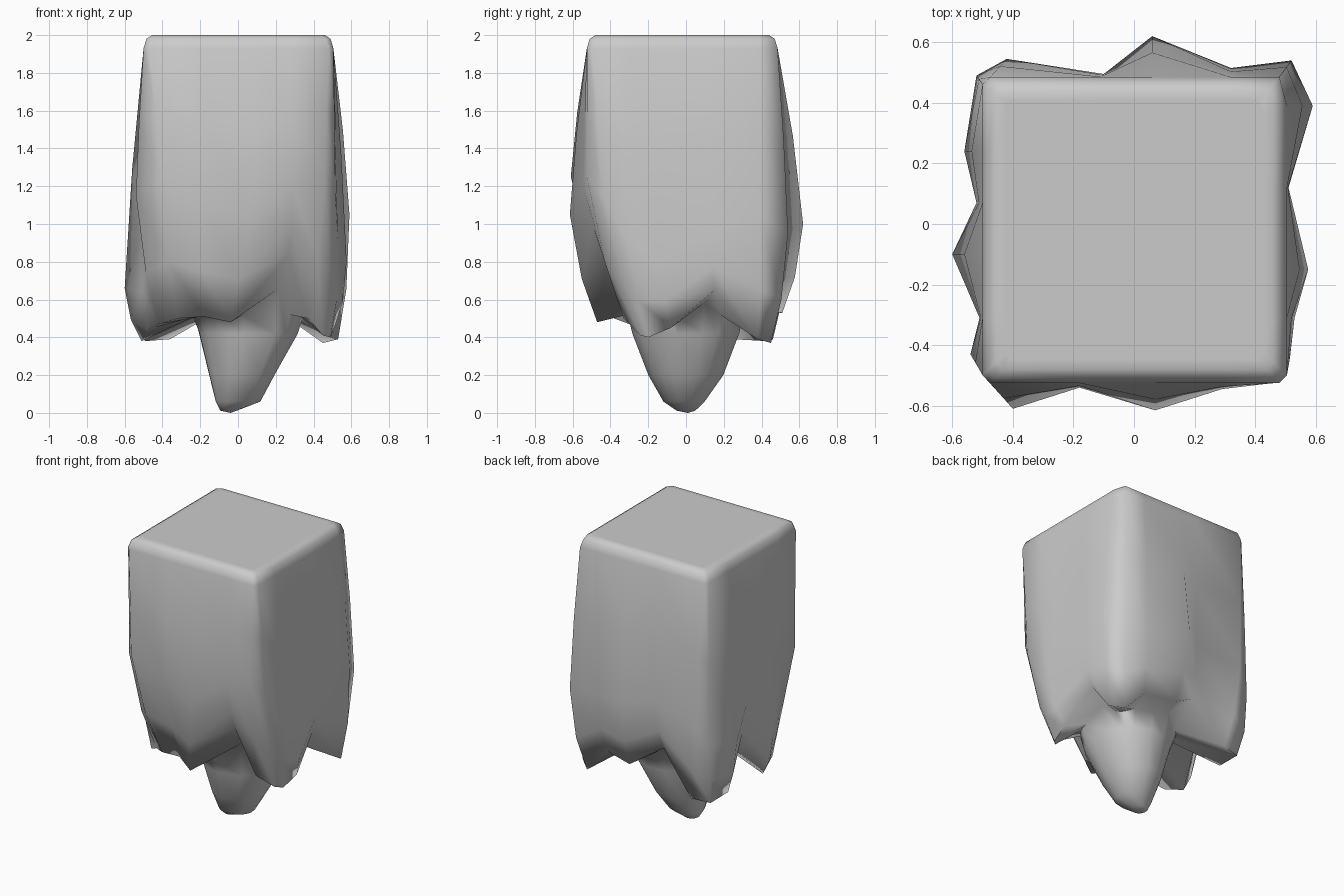
import bpy, bmesh, math

if "Cube" in bpy.data.objects:
    bpy.data.objects.remove(bpy.data.objects["Cube"])

# Wall columns, counter-clockwise from the back right corner:
# widest point (x, y, z), then hanging hem point (x, y, z)
COLUMNS = [
    (.59, .39, 1.05, .53, .38, .39), (.52, .54, .95, .45, .45, .37),
    (.32, .515, .95, .29, .45, .54), (.06, .62, 1.0, .08, .51, .53),
    (-.10, .495, 1.0, -.12, .42, .66), (-.42, .545, .95, -.36, .46, .39),
    (-.52, .49, .80, -.49, .43, .38), (-.56, .24, .75, -.50, .25, .39),
    (-.52, .07, .95, -.44, .08, .60), (-.60, -.10, .66, -.51, -.12, .38),
    (-.51, -.31, .95, -.48, -.27, .44), (-.54, -.43, 1.15, -.42, -.30, .47),
    (-.40, -.61, 1.25, -.32, -.38, .50), (-.18, -.54, 1.1, -.18, -.39, .51),
    (.07, -.615, 1.05, -.04, -.47, .48), (.29, -.545, 1.2, .27, -.42, .84),
    (.46, -.525, 1.25, .37, -.33, .50), (.515, -.44, 1.15, .45, -.24, .41),
    (.53, -.31, .90, .49, -.20, .40), (.575, -.15, .80, .51, -.08, .45),
    (.51, .12, .95, .47, .15, .65),
]
# Central drip: centre x, centre y, half width x, half width y, z
DRIP = [(.05, .0, .30, .31, .52), (.055, .0, .265, .285, .42),
        (.02, .0, .175, .20, .20), (.0, -.01, .12, .11, .06),
        (-.05, .0, .045, .05, .012)]


def top_point(x, y, inset):
    """Point on the rounded top square above a wall column."""
    lo, hi = -.5 + inset, .505 - inset
    cx = hi if x > .44 else lo if x < -.39 else x
    cy = .485 - inset if y > .42 else -.525 + inset if y < -.42 else y
    # where two columns share a corner, spread them into a small chamfer
    if abs(x) > .39 and abs(y) > .42:
        if abs(x) > abs(y):
            cy *= .95
        else:
            cx *= .95
    return cx, cy


rows = [[] for _ in range(8 + len(DRIP))]
for bx, by, bz, ex, ey, ez in COLUMNS:
    # top, bevel and wall
    ux, uy = top_point(bx, by, .045)
    rows[0].append((ux * .93, uy * .93, 2))
    rows[1].append((ux, uy, 2))
    rows[2].append((*top_point(bx, by, .015), 1.98))
    tx, ty = top_point(bx, by, 0)
    rows[3].append((tx, ty, 1.93))
    rows[4].append((tx + (bx - tx) * .6, ty + (by - ty) * .6, (1.93 + bz) / 2))
    rows[5].append((bx, by, bz))
    mx, my = bx * .45 + ex * .55, by * .45 + ey * .55
    rows[6].append((mx * 1.03, my * 1.03, bz * .4 + ez * .6))
    # hem
    rows[7].append((ex, ey, ez))
    # drip below the hem
    a = math.atan2(ey, ex)
    for k, (cx, cy, rx, ry, z) in enumerate(DRIP):
        lift = max(0, ez - .5) * .4 if k == 0 else 0
        rows[8 + k].append((cx + rx * math.cos(a), cy + ry * math.sin(a), z + lift))

bm = bmesh.new()
rings = [[bm.verts.new(p) for p in row] for row in rows]
n = len(COLUMNS)
for upper, lower in zip(rings, rings[1:]):
    for i in range(n):
        j = (i + 1) % n
        bm.faces.new((upper[i], lower[i], lower[j], upper[j]))
# flat top and rounded tip
bm.faces.new(rings[0])
tip = bm.verts.new((-.04, .01, 0))
for i in range(n):
    bm.faces.new((rings[-1][i], tip, rings[-1][(i + 1) % n]))
bmesh.ops.remove_doubles(bm, verts=bm.verts, dist=.0005)
bmesh.ops.recalc_face_normals(bm, faces=bm.faces)

mesh = bpy.data.meshes.new("draped_block")
bm.to_mesh(mesh)
bm.free()
block = bpy.data.objects.new("draped_block", mesh)
bpy.context.collection.objects.link(block)
bpy.context.view_layer.objects.active = block
block.select_set(True)
bpy.ops.object.shade_smooth_by_angle(angle=math.radians(85))
